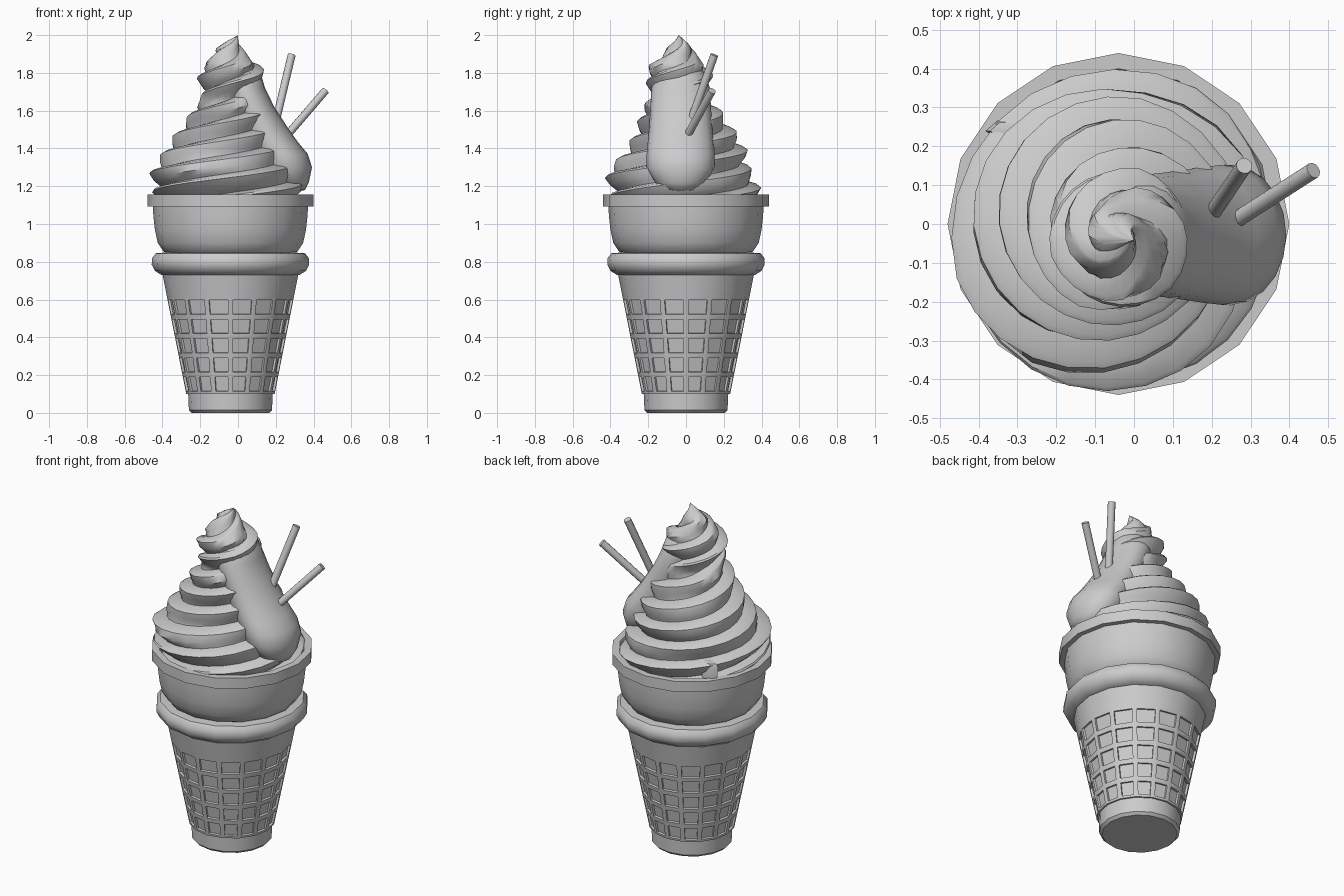
import bpy, bmesh
from math import sin, cos, pi, radians
from mathutils import Vector

cube = bpy.data.objects.get("Cube")
if cube:
    bpy.data.objects.remove(cube)

grey = bpy.data.materials.new("plain grey")
grey.use_nodes = True
grey.diffuse_color = (0.6, 0.6, 0.6, 1)
grey.node_tree.nodes["Principled BSDF"].inputs["Base Color"].default_value = (0.6, 0.6, 0.6, 1)

CX = -0.04      # cone axis
SIDES = 16


def finish(bm, name, angle=40):
    bmesh.ops.remove_doubles(bm, verts=bm.verts, dist=0.0005)
    bmesh.ops.recalc_face_normals(bm, faces=bm.faces)
    mesh = bpy.data.meshes.new(name)
    bm.to_mesh(mesh)
    bm.free()
    mesh.materials.append(grey)
    mesh.shade_smooth()
    mesh.set_sharp_from_angle(angle=radians(angle))
    obj = bpy.data.objects.new(name, mesh)
    bpy.context.collection.objects.link(obj)
    return obj


def loft(bm, rings, closed=True):
    """Skin a list of equal point rings with quads."""
    rows = [[bm.verts.new(p) for p in ring] for ring in rings]
    n = len(rows[0])
    for a, b in zip(rows, rows[1:]):
        for i in range(n if closed else n - 1):
            j = (i + 1) % n
            bm.faces.new((a[i], a[j], b[j], b[i]))


def ellipse(cx, cy, z, rx, ry, sides=SIDES):
    return [(cx + rx * cos(2 * pi * i / sides), cy + ry * sin(2 * pi * i / sides), z)
            for i in range(sides)]


def lathe(name, profile, angle=40):
    bm = bmesh.new()
    loft(bm, [ellipse(CX, 0, z, r, r) for r, z in profile])
    return finish(bm, name, angle)


def sample(table, z):
    """Linear lookup of the values that follow z in each row."""
    for a, b in zip(table, table[1:]):
        if z <= b[0]:
            f = max(0, (z - a[0]) / (b[0] - a[0]))
            return [p + (q - p) * f for p, q in zip(a[1:], b[1:])]
    return table[-1][1:]


# Wafer foot, ring, bowl and rim
lathe("wafer_foot", [(0, 0), (0.205, 0), (0.22, 0.015), (0.224, 0.105), (0.2, 0.106)])
lathe("wafer_ring", [(0.33, 0.73), (0.365, 0.73), (0.4, 0.752), (0.417, 0.785),
                     (0.415, 0.82), (0.395, 0.845), (0.33, 0.85)])
lathe("wafer_bowl", [(0.33, 0.84), (0.355, 0.855), (0.385, 0.9), (0.4, 0.97),
                     (0.408, 1.04), (0.411, 1.1)])
lathe("wafer_rim", [(0.39, 1.092), (0.44, 1.092), (0.44, 1.155), (0.4, 1.155),
                    (0.385, 1.12), (0, 1.12)])

# Tapered cone with five rows of sunken waffle cells
bm = bmesh.new()
heights = [0.1] + [0.1 + 0.102 * k for k in range(1, 6)] + [0.735]
radii = [0.234 + 0.126 * (z - 0.1) / 0.635 for z in heights]
loft(bm, [ellipse(CX, 0, 0.1, 0.2, 0.2)] +
     [ellipse(CX, 0, z, r, r) for z, r in zip(heights, radii)])
bm.normal_update()
cells = [f for f in bm.faces if 0.12 < f.calc_center_median().z < 0.6]
bmesh.ops.recalc_face_normals(bm, faces=bm.faces)
bmesh.ops.inset_individual(bm, faces=cells, thickness=0.0135, use_even_offset=True)
bmesh.ops.inset_individual(bm, faces=cells, thickness=0.001, depth=-0.012, use_even_offset=True)
finish(bm, "waffle_cone", 30)

# Soft serve: ridged spiral whose rows follow the ridges; rows are z, radius, centre
body = [(1.1, 0.39, -0.04, 0), (1.17, 0.41, -0.045, -0.005), (1.22, 0.41, -0.06, -0.02),
        (1.28, 0.39, -0.08, -0.04), (1.38, 0.335, -0.07, 0), (1.47, 0.285, -0.06, 0),
        (1.56, 0.235, -0.04, -0.02), (1.62, 0.21, -0.035, -0.03), (1.66, 0.165, -0.03, -0.03),
        (1.7, 0.17, -0.035, -0.035), (1.78, 0.185, -0.035, -0.035), (1.84, 0.16, -0.03, -0.04),
        (1.88, 0.105, -0.04, -0.04), (1.93, 0.075, -0.05, -0.03), (1.97, 0.03, -0.025, -0.03),
        (2.0, 0, 0, -0.04)]
STARTS, GAP, STEPS = 3, 0.1, 24
ridge = [(0, 1), (0.12, 0.85), (0.4, 0.4), (0.78, 0), (0.88, 0.15)]
bm = bmesh.new()
rings = []
for turn in range(-4, 11):
    for frac, depth in ridge:
        ring = []
        for i in range(STEPS + 1):
            a = 2 * pi * i / STEPS
            z = 1.04 + (turn + frac) * GAP + STARTS * GAP * i / STEPS
            z = min(2.0, max(1.1, z))
            r, cx, cy = sample(body, z)
            r -= depth * min(0.06, 0.28 * r)
            ring.append((cx + r * cos(a), cy + r * sin(a), z))
        rings.append(ring)
loft(bm, rings, closed=False)
bmesh.ops.dissolve_degenerate(bm, dist=0.0005, edges=bm.edges)
finish(bm, "soft_serve", 38)

# Loose end of the first swirl at the back
bm = bmesh.new()
loft(bm, [ellipse(-0.32, 0.24, z, r, r * 0.5, 6)
          for z, r in ((1.12, 0.05), (1.22, 0.062), (1.24, 0.05), (1.25, 0))])
finish(bm, "swirl_end")

# Smooth sauce running down one side
sauce = [(1.17, 0.31, 0.0, 0.0), (1.18, 0.305, 0.05, 0.07), (1.22, 0.285, 0.09, 0.135),
         (1.3, 0.25, 0.142, 0.18), (1.37, 0.225, 0.145, 0.18), (1.43, 0.18, 0.14, 0.175),
         (1.5, 0.135, 0.135, 0.168), (1.62, 0.075, 0.117, 0.16), (1.72, 0.03, 0.113, 0.155),
         (1.8, 0.01, 0.11, 0.125), (1.86, 0.0, 0.06, 0.07), (1.87, 0.0, 0.0, 0.0)]
bm = bmesh.new()
loft(bm, [ellipse(cx, -0.028, z, rx, ry, 20) for z, cx, rx, ry in sauce])
finish(bm, "sauce", 60)

# Two wafer sticks
for name, low, high in (("short_stick", (0.19, 0.01, 1.5), (0.284, 0.15, 1.895)),
                        ("long_stick", (0.2, -0.03, 1.4), (0.462, 0.138, 1.705))):
    low, high = Vector(low), Vector(high)
    bm = bmesh.new()
    bmesh.ops.create_cone(bm, cap_ends=True, segments=12, radius1=0.021, radius2=0.021,
                          depth=(high - low).length)
    obj = finish(bm, name)
    obj.location = (low + high) / 2
    obj.rotation_euler = (high - low).to_track_quat("Z", "Y").to_euler()
